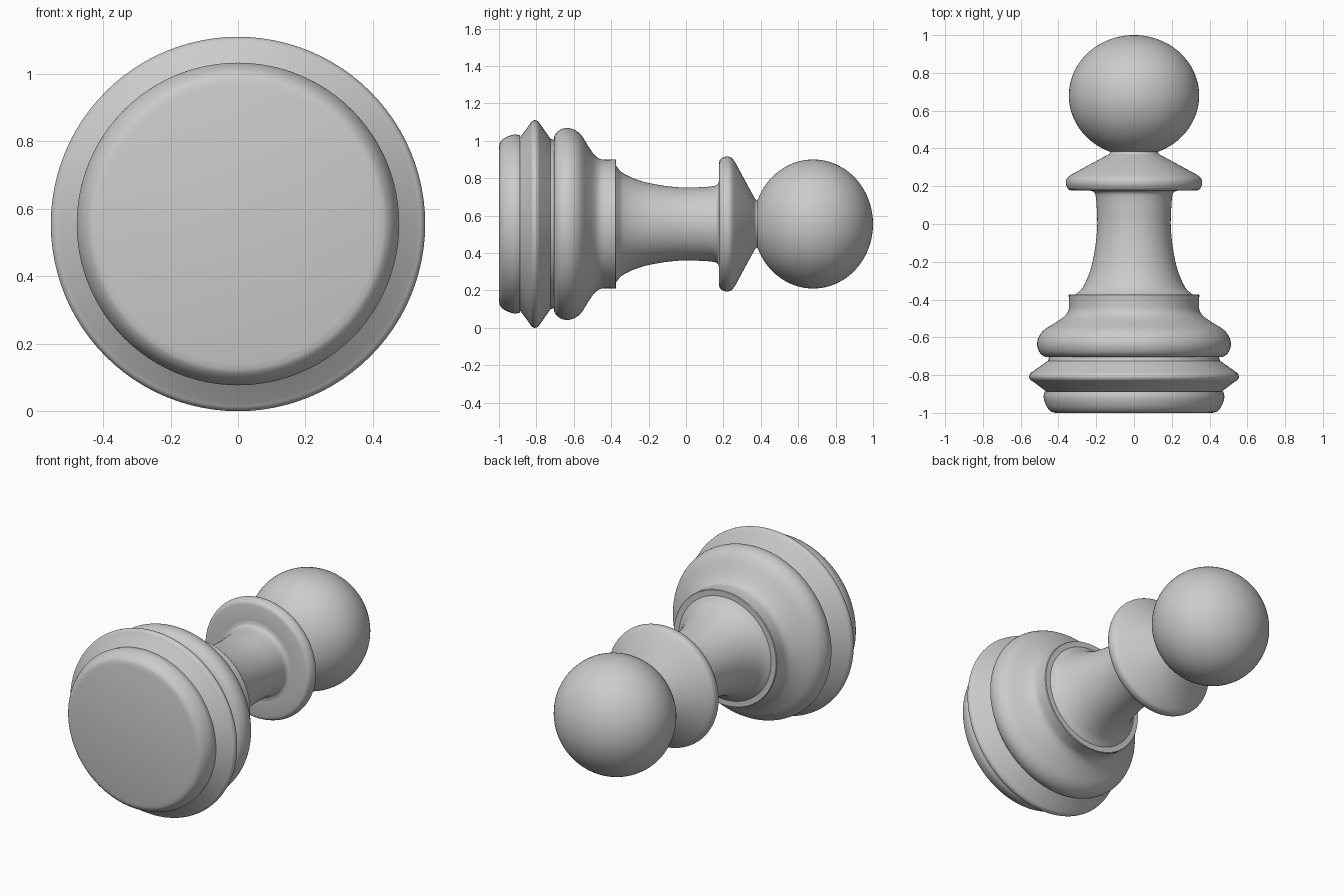
import bpy, bmesh, math
from mathutils import Vector, geometry

cube = bpy.data.objects.get("Cube")
if cube:
    bpy.data.objects.remove(cube, do_unlink=True)

AXIS_Z = 0.555
SIDES = 96

grey = bpy.data.materials.new("plain grey")
grey.use_nodes = True
grey.diffuse_color = (0.6, 0.6, 0.6, 1)
grey.node_tree.nodes["Principled BSDF"].inputs["Base Color"].default_value = (0.6, 0.6, 0.6, 1)


def smooth_curve(points, steps=5):
    """Pass a smooth curve through (y, radius) points."""
    p = [Vector((y, r, 0)) for y, r in points]
    ext = [p[0]] + p + [p[-1]]
    out = []
    for a, b, c, d in zip(ext, ext[1:], ext[2:], ext[3:]):
        length = (c - b).length
        t0 = (c - a).normalized() * length / 3
        t1 = (d - b).normalized() * length / 3
        out += geometry.interpolate_bezier(b, b + t0, c - t1, c, steps)[:-1]
    return [(v.x, v.y) for v in out] + [points[-1]]


def lathe(name, profile):
    """Turn a (y, radius) profile about the lying axis."""
    bm = bmesh.new()
    rings = []
    for y, r in profile:
        if r < 1e-5:
            rings.append([bm.verts.new((0, y, AXIS_Z))] * SIDES)
        else:
            angles = [math.tau * j / SIDES for j in range(SIDES)]
            rings.append([bm.verts.new((r * math.cos(a), y, AXIS_Z + r * math.sin(a))) for a in angles])
    for low, high in zip(rings, rings[1:]):
        for j in range(SIDES):
            k = (j + 1) % SIDES
            corners = list(dict.fromkeys((low[j], high[j], high[k], low[k])))
            bm.faces.new(corners)
    mesh = bpy.data.meshes.new(name)
    bm.to_mesh(mesh)
    bm.free()
    mesh.materials.append(grey)
    mesh.shade_smooth()
    mesh.set_sharp_from_angle(angle=math.radians(35))
    obj = bpy.data.objects.new(name, mesh)
    bpy.context.collection.objects.link(obj)
    return obj


# Foot with a rounded lower rim
foot = smooth_curve([(-1, 0.415), (-0.992, 0.44), (-0.965, 0.463), (-0.92, 0.478), (-0.888, 0.474)])
lathe("foot", [(-1, 0)] + foot + [(-0.888, 0.462)])

# Pointed ring with a softened crest, and the groove above it
crest = smooth_curve([(-0.835, 0.533), (-0.825, 0.548), (-0.81, 0.555), (-0.793, 0.55), (-0.78, 0.535)])
lathe("base_ring", [(-0.888, 0.462)] + crest + [(-0.724, 0.455), (-0.705, 0.45)])

# Bulging shoulder sweeping in to a short band
lathe("shoulder", smooth_curve([
    (-0.705, 0.45), (-0.703, 0.472), (-0.68, 0.5), (-0.637, 0.513), (-0.595, 0.503),
    (-0.56, 0.475), (-0.525, 0.42), (-0.49, 0.37), (-0.46, 0.348), (-0.42, 0.344),
    (-0.377, 0.346)]) + [(-0.373, 0.343), (-0.373, 0.31)])

# Flared column with a small fillet under the collar
lathe("column", smooth_curve([
    (-0.373, 0.31), (-0.34, 0.274), (-0.25, 0.233), (-0.14, 0.208), (-0.02, 0.195),
    (0.08, 0.197), (0.15, 0.203), (0.17, 0.213), (0.177, 0.235)]))

# Collar with a rounded edge and a conical top
rim = smooth_curve([(0.177, 0.33), (0.183, 0.346), (0.203, 0.358), (0.22, 0.361),
                    (0.24, 0.356), (0.26, 0.335)])
lathe("collar", [(0.177, 0.225)] + rim + [(0.367, 0.138)])

# Neck and slightly flattened ball head
lathe("neck", smooth_curve([(0.367, 0.138), (0.373, 0.13), (0.383, 0.127), (0.395, 0.135)]))
arc = [math.pi * i / 48 for i in range(49)]
lathe("head", [(0.68 - 0.32 * math.cos(a), 0.345 * math.sin(a)) for a in arc])
